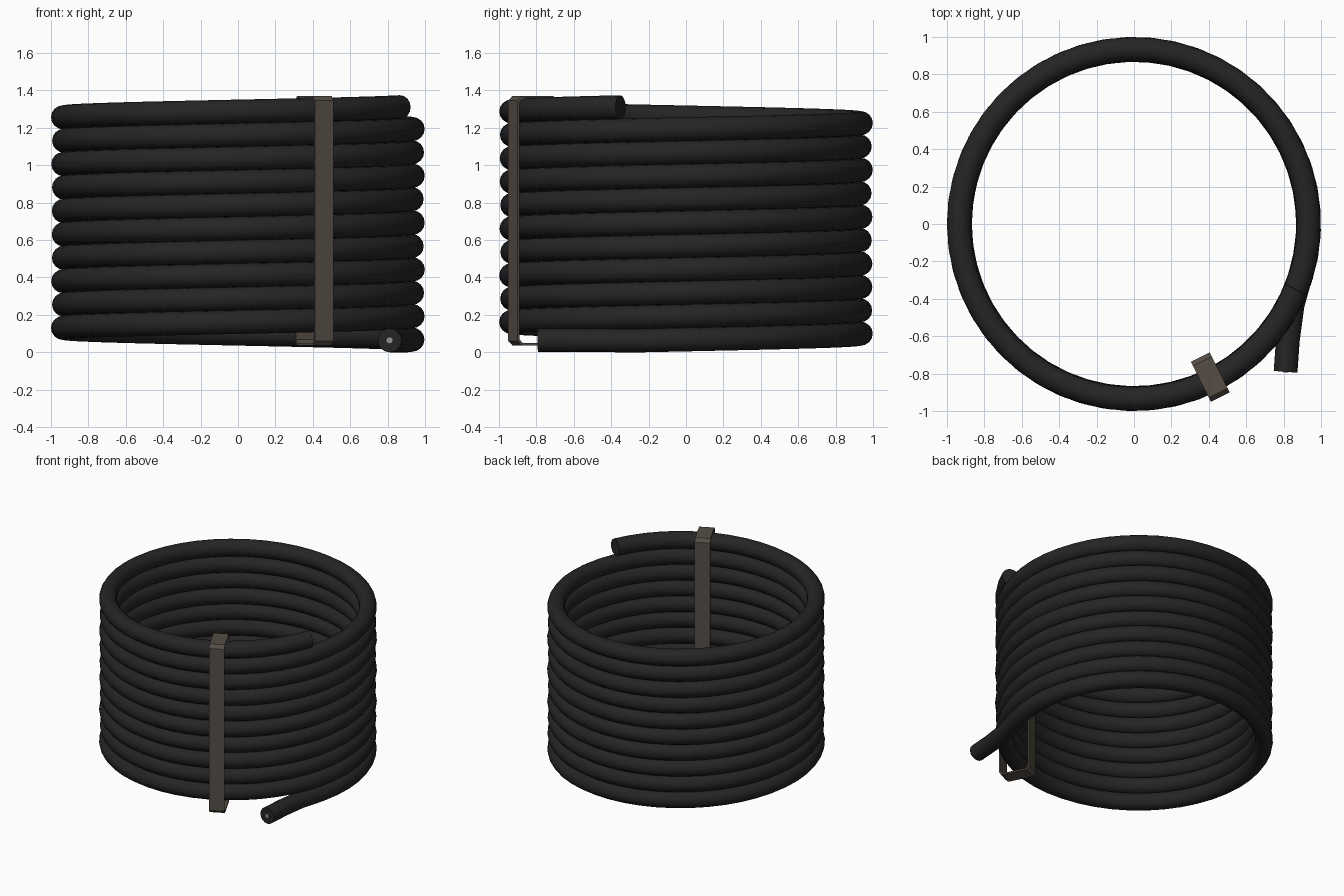
import bpy, bmesh
from math import sin, cos, pi, radians
from mathutils import Vector, Matrix

if "Cube" in bpy.data.objects:
    bpy.data.objects.remove(bpy.data.objects["Cube"])

R, TUBE, PITCH, Z0 = 0.933, 0.0635, 0.125, 0.068


def material(name, rgb):
    m = bpy.data.materials.new(name)
    m.diffuse_color = (*rgb, 1)
    m.use_nodes = True
    m.node_tree.nodes["Principled BSDF"].inputs["Base Color"].default_value = m.diffuse_color
    return m


def finish(ob, mat, smooth=True):
    ob.data.materials.clear()
    ob.data.materials.append(mat)
    bpy.ops.object.select_all(action='DESELECT')
    ob.select_set(True)
    bpy.context.view_layer.objects.active = ob
    if smooth:
        bpy.ops.object.shade_smooth_by_angle(angle=radians(40))


black = material("rubber", (0.018, 0.018, 0.018))
brown = material("strap_brown", (0.09, 0.075, 0.06))
grey = material("core_grey", (0.3, 0.3, 0.3))

# Hose path: straightened tail, then a rising helix with slight radius wobble
path = [(0.81, -0.79, 0.0635), (0.822, -0.62, 0.0635), (0.848, -0.43, 0.0635)]
start, end = radians(-15), radians(9 * 360 + 338)
n = 480
for i in range(n + 1):
    a = start + (end - start) * i / n
    r = R + 0.003 * sin(a * 0.45)
    path.append((r * cos(a), r * sin(a), Z0 + PITCH * a / (2 * pi)))

cu = bpy.data.curves.new("hose_coil", 'CURVE')
cu.dimensions = '3D'
cu.twist_mode = 'Z_UP'
cu.bevel_depth = TUBE
cu.bevel_resolution = 6
cu.use_fill_caps = True
sp = cu.splines.new('POLY')
sp.points.add(len(path) - 1)
for p, co in zip(sp.points, path):
    p.co = (*co, 1)
coil = bpy.data.objects.new("hose_coil", cu)
bpy.context.collection.objects.link(coil)
coil.select_set(True)
bpy.context.view_layer.objects.active = coil
bpy.ops.object.convert(target='MESH')
coil = bpy.context.view_layer.objects.active
finish(coil, black)

# Core showing in the tail end
d = (Vector(path[0]) - Vector(path[1])).normalized()
bpy.ops.mesh.primitive_cylinder_add(vertices=16, radius=0.016, depth=0.006, location=path[0])
core = bpy.context.object
core.name = "hose_core"
core.rotation_euler = d.to_track_quat('Z', 'Y').to_euler()
finish(core, grey)


# Strap: chamfered rectangular band wrapped round the stacked turns
def loop(r0, r1, z0, z1, c):
    return [(r0 + c, z0), (r1 - c, z0), (r1, z0 + c), (r1, z1 - c),
            (r1 - c, z1), (r0 + c, z1), (r0, z1 - c), (r0, z0 + c)]


t = 0.012
outer = loop(0.795, 1.034, 0.036, 1.37, 0.025)
inner = loop(0.795 + t, 1.034 - t, 0.036 + t, 1.37 - t, 0.02)
bm = bmesh.new()
rings = [[bm.verts.new((r, y, z)) for r, z in pts]
         for pts, y in ((outer, -0.056), (outer, 0.056), (inner, 0.056), (inner, -0.056))]
for k in range(4):
    a, b = rings[k], rings[(k + 1) % 4]
    for i in range(8):
        j = (i + 1) % 8
        bm.faces.new((a[i], a[j], b[j], b[i]))
bmesh.ops.recalc_face_normals(bm, faces=bm.faces)
bm.transform(Matrix.Rotation(radians(-63.5), 4, 'Z'))
me = bpy.data.meshes.new("binding_strap")
bm.to_mesh(me)
bm.free()
strap = bpy.data.objects.new("binding_strap", me)
bpy.context.collection.objects.link(strap)
finish(strap, brown, smooth=False)
